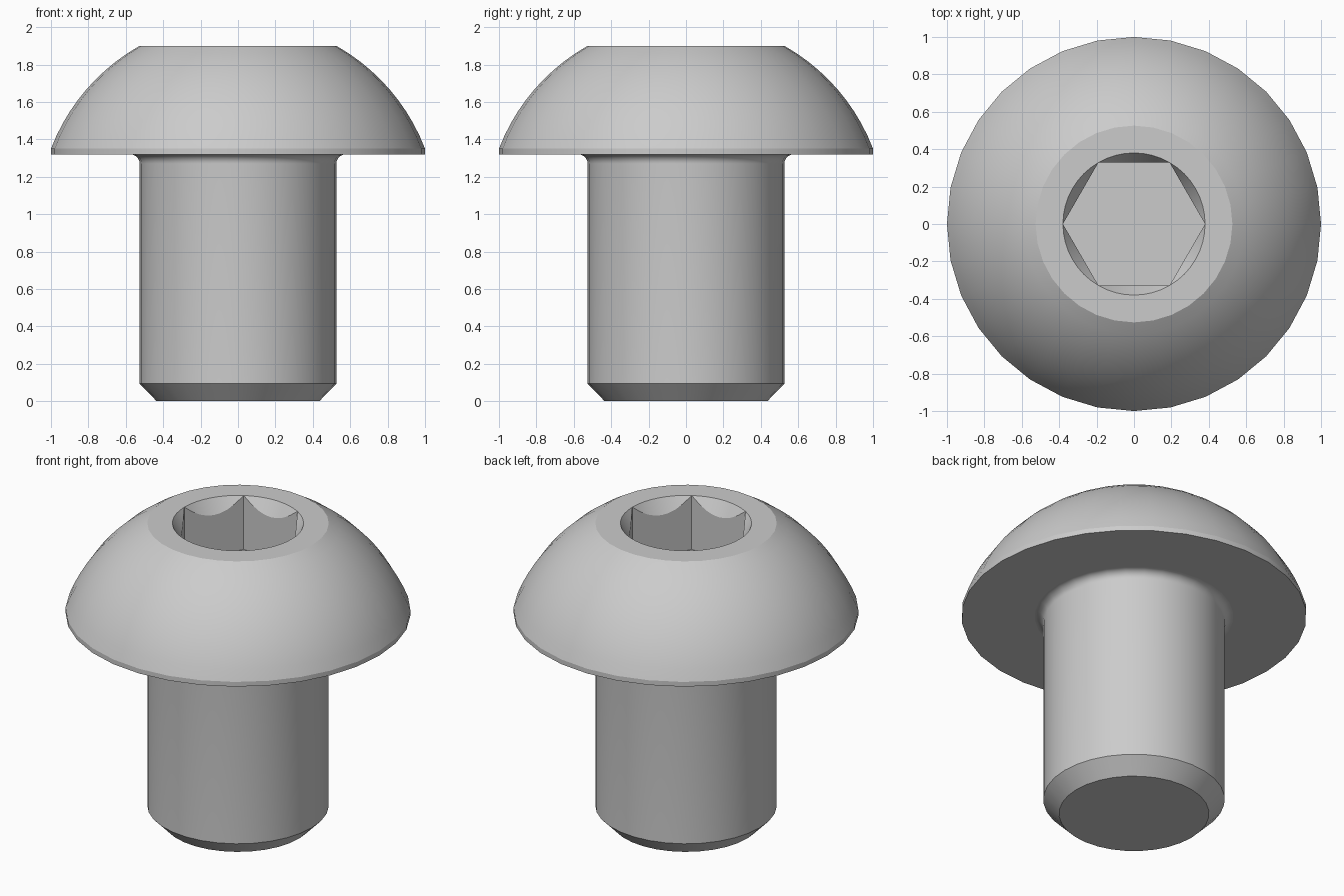
import bpy, bmesh, math
from math import sin, cos, tan, pi, radians

cube = bpy.data.objects.get("Cube")
if cube:
    bpy.data.objects.remove(cube, do_unlink=True)

SIDES, SOCKET_SIDES = 32, 48
SHANK, HEAD, BASE, RIM, TOP = 0.526, 1.0, 1.32, 1.35, 1.9
FILLET, SOCKET, DEPTH = 0.05, 0.38, 0.345

# Outer profile from tip to top flat: chamfer, shank, fillet, rim, dome
profile = [(0.435, 0), (SHANK, 0.094)]
for i in range(9):
    a = i / 8 * pi / 2
    profile.append((SHANK + FILLET * (1 - cos(a)), BASE - FILLET * (1 - sin(a))))
profile.append((HEAD, BASE))
# Dome is part of a sphere centred on the axis
centre = (TOP**2 + SHANK**2 - RIM**2 - HEAD**2) / (2 * (TOP - RIM))
radius = math.hypot(HEAD, RIM - centre)
low, high = math.asin((RIM - centre) / radius), math.asin((TOP - centre) / radius)
for i in range(11):
    a = low + (high - low) * i / 10
    profile.append((radius * cos(a), centre + radius * sin(a)))

bm = bmesh.new()


def ring(count, point):
    """Ring of vertices; point(angle) gives radius and height."""
    verts = []
    for i in range(count):
        a = 2 * pi * i / count
        r, z = point(a)
        verts.append(bm.verts.new((r * cos(a), r * sin(a), z)))
    return verts


def skin(lower, upper):
    n = len(lower)
    for i in range(n):
        j = (i + 1) % n
        bm.faces.new((lower[i], lower[j], upper[j], upper[i]))


def loop_edges(verts):
    n = len(verts)
    return [bm.edges.get((verts[i], verts[(i + 1) % n]))
            for i in range(n)]


# Turned body
body = [ring(SIDES, lambda a, p=p: p) for p in profile]
for lower, upper in zip(body, body[1:]):
    skin(lower, upper)
bm.faces.new(body[0][::-1])


# Hex socket: round countersunk mouth, scalloped walls, flat floor
def hexagon(a):
    return SOCKET * cos(pi / 6) / cos(a % (pi / 3) - pi / 6)


mouth = ring(SOCKET_SIDES, lambda a: (SOCKET, TOP))
scallop = ring(SOCKET_SIDES, lambda a: (
    hexagon(a), TOP - (SOCKET - hexagon(a)) * tan(radians(60))))
floor = ring(SOCKET_SIDES, lambda a: (hexagon(a), TOP - DEPTH))
skin(mouth, scallop)
skin(scallop, floor)
bm.faces.new(floor)

# Flat top ring joins the dome to the socket mouth
bmesh.ops.bridge_loops(bm, edges=loop_edges(body[-1]) + loop_edges(mouth))
bmesh.ops.remove_doubles(bm, verts=bm.verts, dist=0.0005)
bmesh.ops.recalc_face_normals(bm, faces=bm.faces)

# Smooth curved faces, keeping creases and the borders of flat faces sharp
for face in bm.faces:
    face.smooth = True
for edge in bm.edges:
    flat = [abs(f.normal.z) > 0.9999 for f in edge.link_faces]
    edge.smooth = len(set(flat)) == 1 and edge.calc_face_angle(0) < radians(15)

mesh = bpy.data.meshes.new("button_head_bolt")
bm.to_mesh(mesh)
bm.free()
bolt = bpy.data.objects.new("button_head_bolt", mesh)
bpy.context.collection.objects.link(bolt)

# Steel grey
steel = bpy.data.materials.new("steel_grey")
steel.use_nodes = True
colour = (0.6, 0.6, 0.6, 1)
steel.diffuse_color = colour
steel.node_tree.nodes["Principled BSDF"].inputs["Base Color"].default_value = colour
mesh.materials.append(steel)
